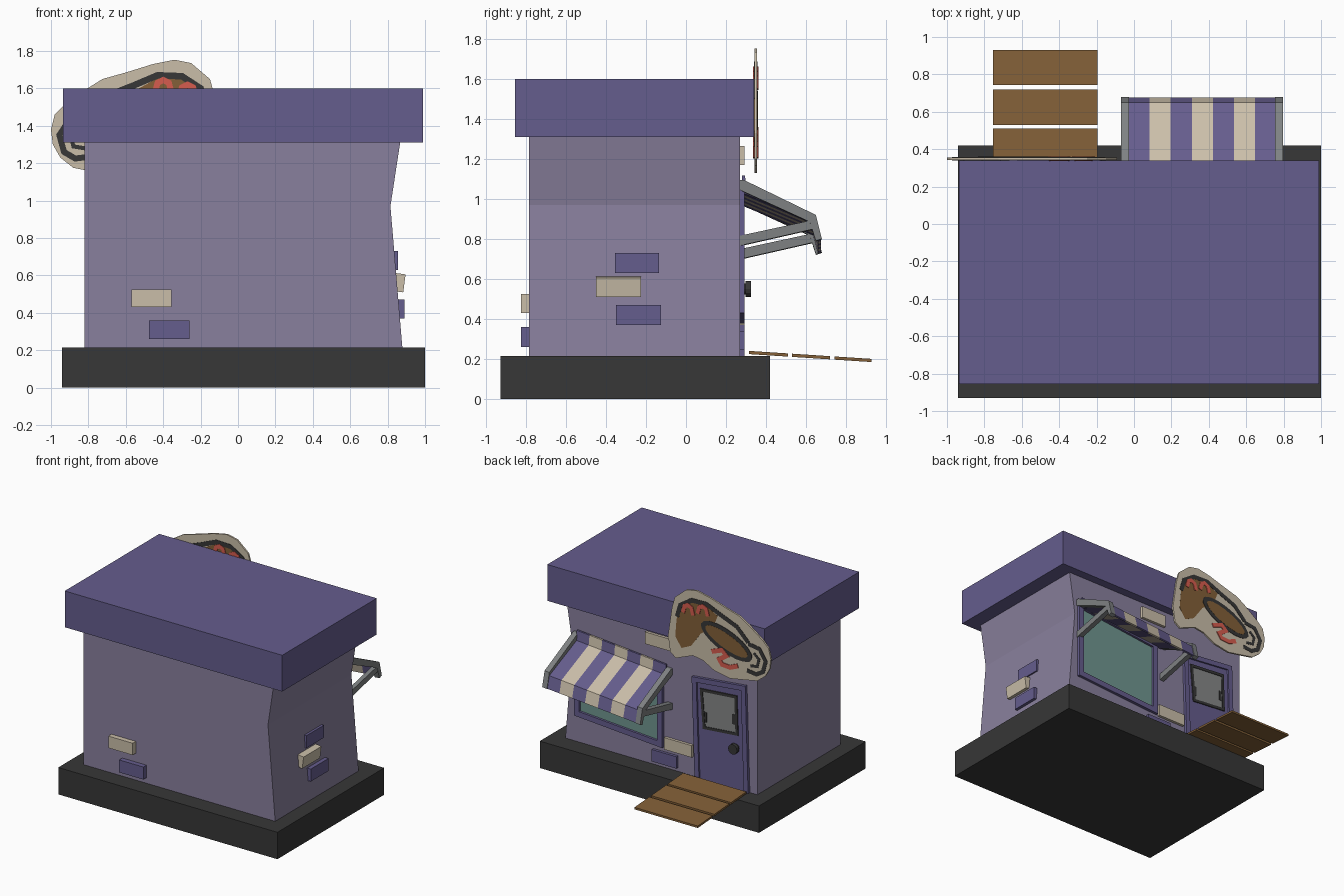
import bpy, bmesh, math
from mathutils import Vector

if "Cube" in bpy.data.objects:
    bpy.data.objects.remove(bpy.data.objects["Cube"])


def material(name, r, g, b):
    m = bpy.data.materials.new(name)
    lin = [((c / 255 + 0.055) / 1.055) ** 2.4 for c in (r, g, b)]
    m.diffuse_color = (*lin, 1)
    m.use_nodes = True
    m.node_tree.nodes["Principled BSDF"].inputs["Base Color"].default_value = m.diffuse_color
    return m


WALL = material("lilac_grey", 137, 128, 157)
PURPLE = material("purple", 101, 93, 141)
DARK = material("charcoal", 55, 55, 55)
BEIGE = material("beige", 202, 190, 169)
BROWN = material("brown", 131, 96, 56)
TEAL = material("teal_glass", 112, 150, 144)
RED = material("red", 214, 92, 78)
GREY = material("frame_grey", 126, 129, 130)
PANE = material("grey_glass", 134, 136, 136)


def finish(name, bm, mats):
    bmesh.ops.recalc_face_normals(bm, faces=bm.faces)
    me = bpy.data.meshes.new(name)
    bm.to_mesh(me)
    bm.free()
    ob = bpy.data.objects.new(name, me)
    for m in mats:
        me.materials.append(m)
    bpy.context.collection.objects.link(ob)
    return ob


def add_prism(bm, pts, axis, a, b, move=lambda v: v):
    """Extrude a 2D profile along x (points are y,z) or y (points are x,z)."""
    def at(p, t):
        return move(Vector((t, p[0], p[1])) if axis == 'x' else Vector((p[0], t, p[1])))
    lo = [bm.verts.new(at(p, a)) for p in pts]
    hi = [bm.verts.new(at(p, b)) for p in pts]
    faces = [bm.faces.new(lo), bm.faces.new(hi[::-1])]
    n = len(pts)
    for i in range(n):
        j = (i + 1) % n
        faces.append(bm.faces.new((lo[i], hi[i], hi[j], lo[j])))
    return faces


def prism(name, pts, axis, a, b, mat, move=lambda v: v):
    bm = bmesh.new()
    add_prism(bm, pts, axis, a, b, move)
    return finish(name, bm, [mat])


def rect(u0, u1, v0, v1, tilt=0):
    cu, cv = (u0 + u1) / 2, (v0 + v1) / 2
    c, s = math.cos(tilt), math.sin(tilt)
    return [(cu + (u - cu) * c - (v - cv) * s, cv + (u - cu) * s + (v - cv) * c)
            for u, v in ((u0, v0), (u1, v0), (u1, v1), (u0, v1))]


def ribbon(name, pts, w, a, b, mat, closed=False):
    """Mitred band of width w along a path in the xz plane, from y=a to y=b."""
    P = [Vector(p) for p in pts]
    n = len(P)
    rows = []
    for i in range(n):
        d0 = P[i] - P[i - 1] if (i or closed) else P[1] - P[0]
        d1 = P[(i + 1) % n] - P[i] if (i < n - 1 or closed) else d0
        d0, d1 = d0.normalized(), d1.normalized()
        t = (d0 + d1).normalized()
        nrm = Vector((-t.y, t.x)) * (w / 2 / max(0.5, t.dot(d1)))
        rows.append([(P[i] + nrm, a), (P[i] - nrm, a), (P[i] - nrm, b), (P[i] + nrm, b)])
    bm = bmesh.new()
    V = [[bm.verts.new((p.x, y, p.y)) for p, y in r] for r in rows]
    for i in range(n if closed else n - 1):
        A, B = V[i], V[(i + 1) % n]
        for k in range(4):
            bm.faces.new((A[k], A[(k + 1) % 4], B[(k + 1) % 4], B[k]))
    if not closed:
        bm.faces.new(V[0])
        bm.faces.new(V[-1][::-1])
    return finish(name, bm, [mat])


# Main masses: base slab, walls with a kinked right side, flat roof
prism("base", rect(-0.94, 1.0, 0, 0.215), 'y', -0.93, 0.42, DARK)
prism("walls", [(-0.82, 0.2), (0.88, 0.2), (0.815, 0.97), (0.87, 1.33), (-0.82, 1.33)],
      'y', -0.785, 0.27, WALL)
prism("roof", rect(-0.935, 0.99, 1.31, 1.60), 'y', -0.855, 0.34, PURPLE)

# Loose bricks: front, right side, back
prism("front_brick_upper", rect(-0.57, -0.355, 0.43, 0.525), 'y', -0.825, -0.77, BEIGE)
prism("front_brick_lower", rect(-0.475, -0.26, 0.26, 0.36), 'y', -0.825, -0.77, PURPLE)
prism("side_brick_top", rect(-0.355, -0.135, 0.63, 0.73), 'x', 0.80, 0.855, PURPLE)
prism("side_brick_mid", rect(0.80, 0.89, 0.515, 0.612, -0.13), 'y', -0.45, -0.225, BEIGE)
prism("side_brick_low", rect(-0.35, -0.125, 0.37, 0.47), 'x', 0.82, 0.89, PURPLE)
prism("back_brick_top", rect(-0.07, 0.16, 1.17, 1.265), 'y', 0.26, 0.292, BEIGE)
prism("back_brick_mid", rect(-0.255, -0.01, 0.37, 0.465), 'y', 0.26, 0.292, BEIGE)
prism("back_brick_low", rect(-0.12, 0.10, 0.245, 0.34), 'y', 0.26, 0.292, PURPLE)

# Shop window
win = [(0.03, 0.40), (0.765, 0.45), (0.765, 1.05), (0.03, 0.97)]
prism("window_glass", win, 'y', 0.265, 0.275, TEAL)
ribbon("window_frame", win, 0.045, 0.262, 0.293, PURPLE, True)

# Crooked door with small window and knob
door = [(-0.74, 0.215), (-0.29, 0.215), (-0.26, 1.01), (-0.71, 1.06)]
prism("door", door, 'y', 0.262, 0.28, PURPLE)
ribbon("door_frame", [(-0.735, 0.215), (-0.71, 1.045), (-0.275, 1.0), (-0.30, 0.215)],
       0.04, 0.262, 0.293, PURPLE)
pane = [(-0.65, 0.66), (-0.36, 0.635), (-0.335, 0.93), (-0.64, 0.955)]
prism("door_pane", pane, 'y', 0.275, 0.283, PANE)
ribbon("door_pane_frame", pane, 0.022, 0.275, 0.288, DARK, True)
for i, (x, z) in enumerate([(-0.62, 0.77), (-0.37, 0.72)]):
    prism(f"pane_chip_{i}", rect(x - 0.012, x + 0.012, z - 0.04, z + 0.04), 'y', 0.28, 0.285, DARK)
bm = bmesh.new()
for r, a, b in ((0.028, 0.275, 0.30), (0.04, 0.298, 0.325)):
    add_prism(bm, [(-0.64 + r * math.cos(k * math.pi / 6), 0.55 + r * math.sin(k * math.pi / 6))
                   for k in range(12)], 'y', a, b)
finish("door_knob", bm, [DARK])

# Entry ramp of three planks
def plank_z(y):
    return 0.232 - 0.065 * (y - 0.31)

for i, (y0, y1) in enumerate([(0.315, 0.51), (0.53, 0.72), (0.743, 0.93)]):
    prism(f"ramp_plank_{i}", [(y0, plank_z(y0) - 0.008), (y1, plank_z(y1) - 0.008),
                              (y1, plank_z(y1) + 0.008), (y0, plank_z(y0) + 0.008)],
          'x', -0.755, -0.195, BROWN)


# Awning, sagging toward the door end
def sag(v):
    v.z -= 0.07 * (0.79 - v.x) / 0.86
    return v

canopy = [(0.28, 1.12), (0.295, 1.12), (0.305, 1.045), (0.65, 0.895), (0.675, 0.80),
          (0.66, 0.797), (0.637, 0.885), (0.29, 1.03), (0.28, 1.03)]
bm = bmesh.new()
for i in range(7):
    x0 = -0.03 + i * 0.113
    for f in add_prism(bm, canopy, 'x', x0, x0 + 0.113, sag):
        f.material_index = i % 2
finish("awning_canopy", bm, [PURPLE, BEIGE])
bar = [(0.27, 1.095), (0.29, 1.095), (0.65, 0.92), (0.68, 0.80), (0.65, 0.79),
       (0.62, 0.885), (0.27, 1.045)]
strut = [(0.265, 0.765), (0.64, 0.85), (0.635, 0.895), (0.265, 0.815)]
for side, x in (("left", -0.07), ("right", 0.755)):
    prism(f"awning_bar_{side}", bar, 'x', x, x + 0.042, GREY, sag)
    prism(f"awning_strut_{side}", strut, 'x', x + 0.002, x + 0.04, GREY, sag)

# Sign board with painted food picture on both faces
outline = [(-1.0, 1.38), (-0.98, 1.46), (-0.93, 1.51), (-0.805, 1.6), (-0.725, 1.65), (-0.6, 1.685),
           (-0.455, 1.73), (-0.34, 1.753), (-0.25, 1.735), (-0.15, 1.65), (-0.125, 1.56),
           (-0.09, 1.33), (-0.11, 1.2), (-0.16, 1.165), (-0.31, 1.225), (-0.40, 1.21),
           (-0.5, 1.155), (-0.64, 1.13), (-0.75, 1.15), (-0.88, 1.175), (-0.95, 1.23), (-0.99, 1.3)]
prism("sign_board", outline, 'y', 0.342, 0.356, BEIGE)


def layer(k):
    return 0.342 - 0.0012 * k, 0.356 + 0.0012 * k


def ellipse(cx, cz, a, b, ang, n=18):
    c, s = math.cos(ang), math.sin(ang)
    T = [k * math.tau / n for k in range(n)]
    return [(cx + a * math.cos(t) * c - b * math.sin(t) * s,
             cz + a * math.cos(t) * s + b * math.sin(t) * c) for t in T]


bun = [(-0.18, 1.57), (-0.165, 1.46), (-0.155, 1.34), (-0.21, 1.26), (-0.295, 1.30),
       (-0.38, 1.42), (-0.49, 1.50), (-0.53, 1.60), (-0.43, 1.655), (-0.30, 1.65)]
prism("painted_bun", bun, 'y', *layer(1), BROWN)
ribbon("painted_bun_outline", [(-0.17, 1.50), (-0.20, 1.60), (-0.30, 1.665), (-0.43, 1.67),
                               (-0.56, 1.615), (-0.70, 1.56), (-0.80, 1.46)], 0.035, *layer(2), DARK)
prism("painted_roll_outline", ellipse(-0.61, 1.42, 0.24, 0.095, 0.36), 'y', *layer(3), DARK)
prism("painted_roll", ellipse(-0.61, 1.42, 0.20, 0.062, 0.36), 'y', *layer(4), BROWN)
ribbon("painted_curl", [(-0.80, 1.45), (-0.90, 1.435), (-0.955, 1.35), (-0.93, 1.26), (-0.87, 1.225),
                        (-0.79, 1.235)], 0.032, *layer(2), DARK)
ribbon("painted_inner_curl", [(-0.85, 1.39), (-0.895, 1.35), (-0.88, 1.29), (-0.82, 1.28)],
       0.022, *layer(2), DARK)
ribbon("painted_squiggle", [(-0.48, 1.305), (-0.57, 1.34), (-0.61, 1.305), (-0.545, 1.26),
                            (-0.57, 1.225), (-0.64, 1.22), (-0.71, 1.25)], 0.035, *layer(5), RED)
for i, (x, z) in enumerate([(-0.40, 1.635), (-0.27, 1.61)]):
    ribbon(f"painted_arc_{i}", [(x - 0.045, z - 0.06), (x - 0.03, z - 0.005), (x, z + 0.01),
                                (x + 0.03, z - 0.005), (x + 0.045, z - 0.06)], 0.032, *layer(5), RED)
